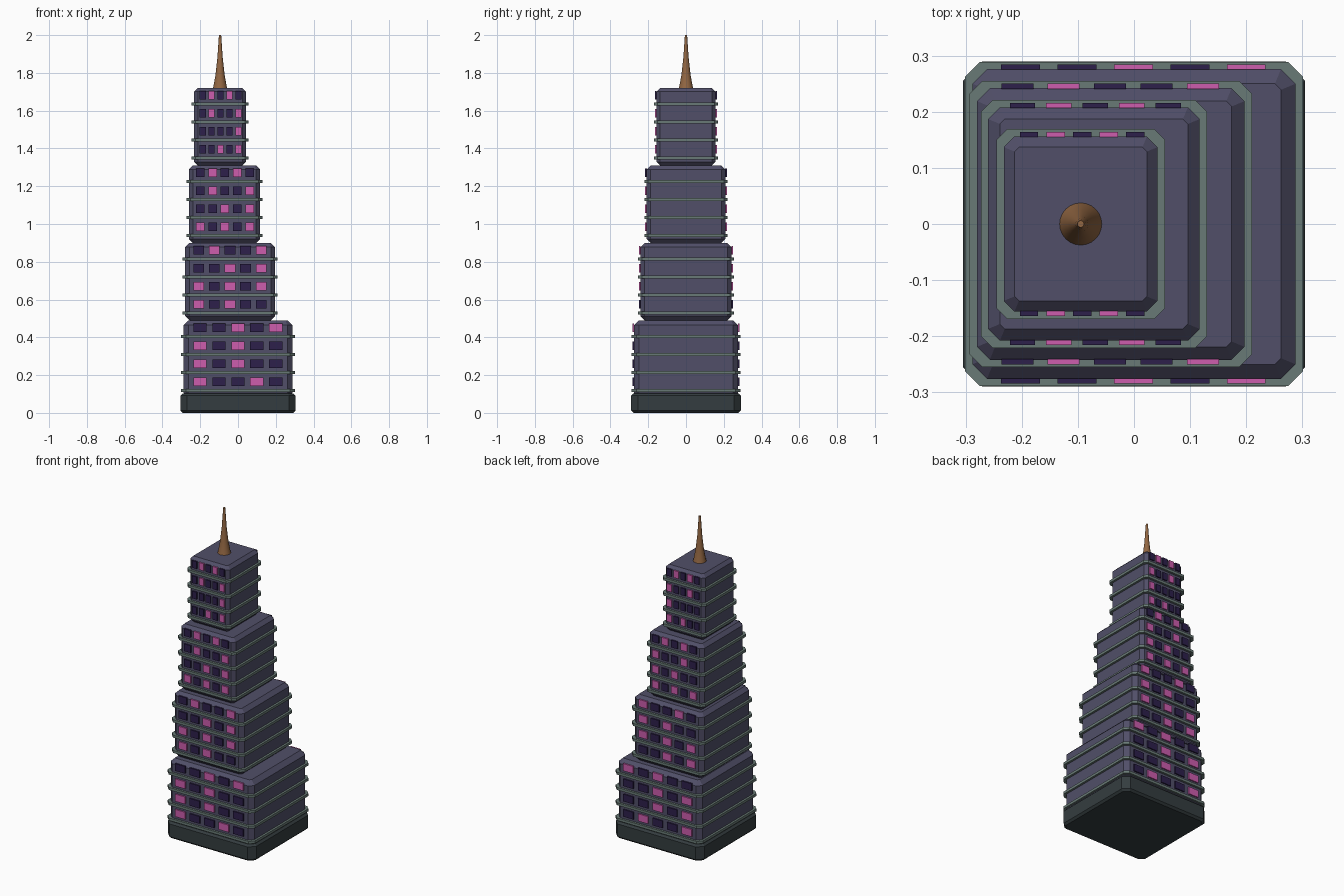
import bpy, bmesh, math

if "Cube" in bpy.data.objects:
    bpy.data.objects.remove(bpy.data.objects["Cube"], do_unlink=True)


def material(name, color):
    m = bpy.data.materials.new(name)
    m.use_nodes = True
    m.diffuse_color = (*color, 1)
    bsdf = m.node_tree.nodes["Principled BSDF"]
    bsdf.inputs["Base Color"].default_value = (*color, 1)
    bsdf.inputs["Roughness"].default_value = 0.8
    return m


WALL = material("slate violet wall", (0.082, 0.078, 0.14))
LEDGE = material("grey green ledge", (0.14, 0.195, 0.18))
PLINTH = material("dark stone", (0.034, 0.046, 0.05))
DARK = material("dark window", (0.026, 0.014, 0.07))
LIT = material("pink lit window", (0.61, 0.11, 0.42))
SPIRE = material("bronze", (0.29, 0.135, 0.055))


def finish(name, bm, *mats):
    bmesh.ops.recalc_face_normals(bm, faces=bm.faces)
    mesh = bpy.data.meshes.new(name)
    bm.to_mesh(mesh)
    bm.free()
    for m in mats:
        mesh.materials.append(m)
    obj = bpy.data.objects.new(name, mesh)
    bpy.context.collection.objects.link(obj)
    return obj


def add_box(bm, x0, x1, y0, y1, z0, z1):
    verts = bmesh.ops.create_cube(bm, size=1)["verts"]
    for v in verts:
        v.co.x = x1 if v.co.x > 0 else x0
        v.co.y = y1 if v.co.y > 0 else y0
        v.co.z = z1 if v.co.z > 0 else z0
    return verts


def chamfered_box(name, x0, x1, half_y, z0, z1, corner, rim, mat):
    """Box with cut upright corners and, if rim > 0, cut top and bottom rims."""
    bm = bmesh.new()
    add_box(bm, x0, x1, -half_y, half_y, z0, z1)

    def upright(e):
        return abs(e.verts[0].co.z - e.verts[1].co.z) > 1e-4

    bmesh.ops.bevel(bm, geom=[e for e in bm.edges if upright(e)],
                    offset=corner, segments=1, affect='EDGES')
    if rim:
        bmesh.ops.bevel(bm, geom=[e for e in bm.edges if not upright(e)],
                        offset=rim, segments=1, affect='EDGES')
    return finish(name, bm, mat)


# Plinth
chamfered_box("plinth", -0.305, 0.305, 0.29, 0, 0.103, 0.035, 0.012, PLINTH)

# Tiers: left x, right x, half depth, corner cut, first window x,
# window spacing, then window rows from the bottom (P = lit)
TIERS = [
    (-0.288, 0.288, 0.276, 0.026, -0.202, 0.1005, "P..P. P.P.. P.P.. ..P.P"),
    (-0.28, 0.197, 0.242, 0.023, -0.208, 0.0827, "P.P.. P.P.P ..P.P .P..P"),
    (-0.26, 0.117, 0.208, 0.021, -0.199, 0.065, "P.P.P ..P.P .P..P .P.P."),
    (-0.232, 0.042, 0.156, 0.019, -0.187, 0.0473, "..P.P ....P .P..P .P.P."),
]
TIER_H, FLOOR_H, OUT = 0.41, 0.0953, 0.013

for t, (x0, x1, hy, cut, wx, step, rows) in enumerate(TIERS):
    base = 0.08 + TIER_H * t
    label = f"tier_{t + 1}"
    chamfered_box(label + "_body", x0, x1, hy, base, base + TIER_H, cut, cut, WALL)

    bm = bmesh.new()
    for k, row in enumerate(rows.split()):
        # Ledge below each floor
        z = base + 0.039 + FLOOR_H * k
        chamfered_box(f"{label}_ledge_{k + 1}", x0 - OUT, x1 + OUT, hy + OUT,
                      z - 0.008, z + 0.008, cut, 0, LEDGE)
        # Window plates, the same on front and back
        zc, hw = z + 0.047, step * 0.345
        for c, kind in enumerate(row):
            xc = wx + step * c
            for s in (-1, 1):
                ya, yb = sorted((s * (hy - 0.001), s * (hy + 0.008)))
                verts = add_box(bm, xc - hw, xc + hw, ya, yb, zc - 0.0225, zc + 0.0225)
                for f in {f for v in verts for f in v.link_faces}:
                    f.material_index = int(kind == "P")
    finish(label + "_windows", bm, DARK, LIT)

# Spire: a lathed flaring profile
bm = bmesh.new()
profile = [(0.04, 1.71), (0.034, 1.735), (0.024, 1.79), (0.014, 1.88), (0.006, 2.0)]
sides, rings = 24, []
for r, z in profile:
    rings.append([bm.verts.new((-0.095 + r * math.cos(a), r * math.sin(a), z))
                  for a in (math.tau * i / sides for i in range(sides))])
for lo, hi in zip(rings, rings[1:]):
    for i in range(sides):
        j = (i + 1) % sides
        bm.faces.new((lo[i], lo[j], hi[j], hi[i]))
bm.faces.new(rings[0])
bm.faces.new(rings[-1])
spire = finish("spire", bm, SPIRE)
bpy.ops.object.select_all(action='DESELECT')
spire.select_set(True)
bpy.context.view_layer.objects.active = spire
bpy.ops.object.shade_smooth_by_angle(angle=math.radians(30))
